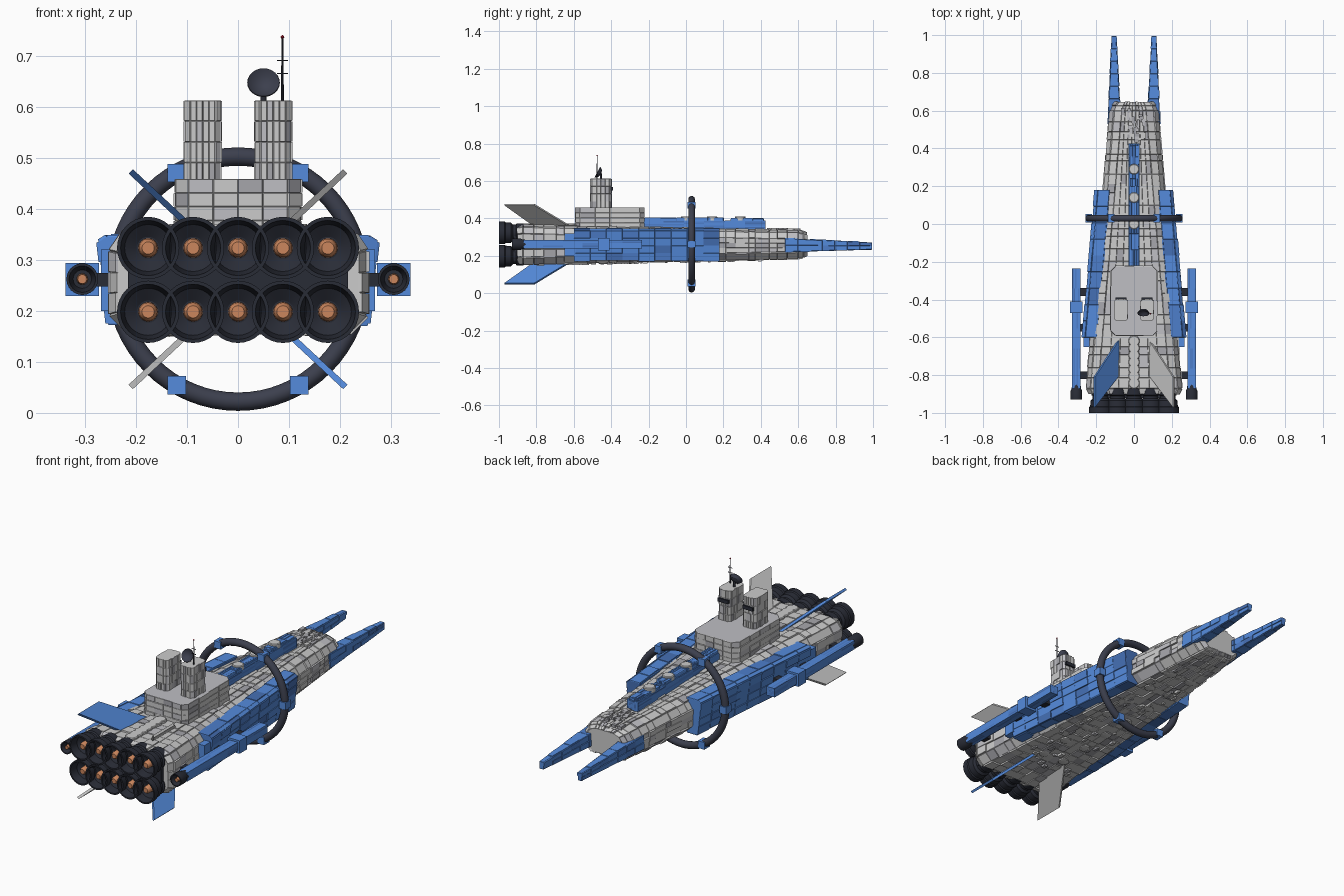
import bpy, bmesh, math, random
from mathutils import Vector, Matrix

if "Cube" in bpy.data.objects:
    bpy.data.objects.remove(bpy.data.objects["Cube"])

random.seed(7)

def mat(name, *c):
    m = bpy.data.materials.new(name)
    m.diffuse_color = (*c, 1)
    m.use_nodes = True
    m.node_tree.nodes["Principled BSDF"].inputs["Base Color"].default_value = m.diffuse_color
    return m

GREY = [mat("hull_grey", .62, .62, .65), mat("hull_grey_mid", .52, .52, .55), mat("hull_grey_deep", .38, .38, .41)]
BLUE = [mat("blue", .09, .26, .72), mat("blue_mid", .075, .21, .6), mat("blue_deep", .06, .16, .46)]
DARK = [mat("dark_metal", .022, .025, .037)]
RING = [mat("ring_metal", .045, .05, .075)]
COPPER = [mat("copper", .6, .24, .11)]
RED = [mat("red", .6, .02, .05)]

def finish(name, bm, mats, depth=0.0):
    """Fix normals, optionally raise random plates, make the object."""
    bmesh.ops.recalc_face_normals(bm, faces=bm.faces)
    if depth:
        groups = {0: [], 1: [], 2: []}
        for f in list(bm.faces):
            f.material_index = random.choices(range(len(mats)), [7, 2, 1][:len(mats)])[0]
            if min(e.calc_length() for e in f.edges) > .008 and len(f.verts) == 4:
                groups[random.randrange(3)].append(f)
        for k, fs in groups.items():
            if fs:
                bmesh.ops.inset_individual(bm, faces=fs, thickness=.0015, depth=depth * (k + .6) / 2.6)
    me = bpy.data.meshes.new(name)
    bm.to_mesh(me)
    bm.free()
    for m in mats:
        me.materials.append(m)
    ob = bpy.data.objects.new(name, me)
    bpy.context.collection.objects.link(ob)
    return ob

def split(pts, counts):
    """Subdivide the edges of a closed polygon."""
    out = []
    for i, p in enumerate(pts):
        q = pts[(i + 1) % len(pts)]
        out += [tuple(a + (b - a) * k / counts[i] for a, b in zip(p, q)) for k in range(counts[i])]
    return out

def loft(name, ys, fn, mats, depth=0.0):
    """Skin cross-sections fn(y) -> [(x, z)...] along y."""
    bm = bmesh.new()
    rings = [[bm.verts.new((x, y, z)) for x, z in fn(y)] for y in ys]
    n = len(rings[0])
    for a, b in zip(rings, rings[1:]):
        for i in range(n):
            bm.faces.new((a[i], a[(i + 1) % n], b[(i + 1) % n], b[i]))
    bm.faces.new(rings[0])
    bm.faces.new(rings[-1])
    return finish(name, bm, mats, depth)

def box(name, x, y, z, mats, cuts=0, depth=0.0, bevel=0.0, rot=0.0):
    """Box from (min, max) ranges, optionally divided into plates."""
    bm = bmesh.new()
    bmesh.ops.create_cube(bm, size=1)
    bmesh.ops.scale(bm, vec=(x[1] - x[0], y[1] - y[0], z[1] - z[0]), verts=bm.verts)
    if bevel:
        ed = [e for e in bm.edges if abs(e.verts[0].co.z - e.verts[1].co.z) > 1e-4]
        bmesh.ops.bevel(bm, geom=ed, offset=bevel, segments=1, affect='EDGES')
    if cuts:
        bmesh.ops.subdivide_edges(bm, edges=[e for e in bm.edges if e.calc_length() > .04], cuts=cuts, use_grid_fill=True)
    bmesh.ops.rotate(bm, matrix=Matrix.Rotation(rot, 3, 'Y'), verts=bm.verts)
    bmesh.ops.translate(bm, vec=[sum(r) / 2 for r in (x, y, z)], verts=bm.verts)
    return finish(name, bm, mats, depth)

def lathe(name, prof, loc, mats, axis='Y', n=24):
    """Revolve (radius, height) points about an axis through loc."""
    bm = bmesh.new()
    rings = []
    for r, h in prof:
        ring = []
        for i in range(n):
            c, s = r * math.cos(i * math.tau / n), r * math.sin(i * math.tau / n)
            ring.append(bm.verts.new(Vector(loc) + Vector((c, h, s) if axis == 'Y' else (c, s, h))))
        rings.append(ring)
    for a, b in zip(rings, rings[1:]):
        for i in range(n):
            bm.faces.new((a[i], a[(i + 1) % n], b[(i + 1) % n], b[i]))
    bm.faces.new(rings[0])
    bm.faces.new(rings[-1])
    ob = finish(name, bm, mats)
    bpy.context.view_layer.objects.active = ob
    bpy.ops.object.select_all(action='DESELECT')
    ob.select_set(True)
    bpy.ops.object.shade_smooth_by_angle(angle=math.radians(30))
    return ob

def steps(a, b, n):
    return [a + (b - a) * i / n for i in range(n + 1)]

# Main hull: tapered chamfered body
def lerp(y, a, b):
    t = (y + .87) / 1.47
    return a + (b - a) * t

def half_width(y):
    return lerp(y, .25, .124)

def hull(y):
    w, b, t = half_width(y), lerp(y, .158, .188), lerp(y, .362, .333)
    half = [(w - .035, b), (w, b + .035), (w, t - .045), (w - .022, t - .013), (w - .06, t)]
    pts = half + [(-x, z) for x, z in reversed(half)]
    k = .93 if y < -.89 else .8 if y > .63 else .93 if y > .615 else 1
    return split([(x * k, .26 + (z - .26) * k) for x, z in pts], [1, 3, 1, 1, 7, 1, 1, 3, 1, 8])

ys = [-.9, -.87] + [y + random.uniform(-.012, .012) for y in steps(-.81, .55, 24)] + [.6, .625, .645]
loft("hull", ys, hull, GREY, .008)

# Side armour plates, forked prow and engine pods on both sides
for s in (-1, 1):
    def armour(y):
        w = half_width(y)
        return split([(s * (w - .03), .175), (s * (w + .028), .175), (s * (w + .046), .335),
                      (s * (w + .03), .345), (s * (w - .03), .345)], [1, 4, 1, 1, 1])
    loft("side_armour", steps(-.6, .18, 9), armour, BLUE, .005)
    box("armour_tail", sorted((s * .235, s * .268)), (-.65, -.59), (.2, .32), BLUE)

    def prong(y):
        t = (y - .53) / .47
        xi, xo = .07 + .026 * t, .138 - .022 * t
        zb, zt = .222 + .013 * t, .292 - .022 * t
        return split([(s * xi, zb), (s * xo, zb), (s * xo, zt), (s * xi, zt)], [1, 2, 1, 2])
    loft("prow_prong", steps(.53, .995, 7), prong, BLUE, .004)

    px = s * .305
    box("pod_body", (px - .023, px + .023), (-.87, -.235), (.24, .284), BLUE, 5, .004)
    box("pod_collar", (px - .033, px + .033), (-.47, -.41), (.229, .294), BLUE)
    for y in (-.8, -.55, -.36):
        box("pod_strut", sorted((s * .2, s * .29)), (y - .02, y + .02), (.248, .274), DARK)
    lathe("pod_nozzle", [(.022, -.85), (.026, -.875), (.031, -.885), (.031, -.93), (.026, -.93), (.018, -.9)],
          (px, 0, .262), DARK)
    lathe("pod_core", [(.011, -.9), (.009, -.925)], (px, 0, .262), COPPER, n=16)

# Main engines: two rows of five
for z in (.198, .323):
    for i in range(-2, 3):
        loc = (i * .088, 0, z)
        lathe("main_nozzle", [(.05, -.87), (.05, -.905), (.043, -.91), (.043, -.925), (.054, -.935), (.056, -.965),
                              (.061, -.97), (.061, -1), (.054, -1), (.046, -.96), (.022, -.945)], loc, DARK, n=32)
        lathe("main_core", [(.019, -.945), (.018, -.975), (.012, -.985)], loc, COPPER)
box("engine_mount", (-.215, .215), (-.92, -.88), (.175, .345), DARK)

# Habitat ring with six clamps
bpy.ops.mesh.primitive_torus_add(major_segments=64, minor_segments=14, major_radius=.24, minor_radius=.018,
                                 location=(0, .03, .262), rotation=(math.pi / 2, 0, 0))
ring = bpy.context.object
ring.name = "habitat_ring"
ring.data.materials.append(RING[0])
bpy.ops.object.shade_smooth_by_angle(angle=math.radians(40))
for k in range(6):
    cx, cz = .24 * math.cos(k * math.pi / 3), .262 + .24 * math.sin(k * math.pi / 3)
    box("ring_clamp", (cx - .018, cx + .018), (.008, .052), (cz - .018, cz + .018), BLUE)

# Dorsal spine with round hatches
box("dorsal_spine", (-.03, .03), (-.23, .425), (.34, .385), BLUE, 5, .004)
box("dorsal_ridge", (-.024, .024), (-.22, .2), (.38, .402), BLUE, 4, .003)
box("dorsal_ridge_front", (-.022, .022), (.24, .415), (.38, .398), BLUE, 2, .003)
for y in (0, .14, .29):
    lathe("spine_hatch", [(.028, .38), (.028, .408), (.024, .411)], (0, y, 0), GREY, 'Z')
for i in range(7):
    lathe("aft_hatch", [(.03, .34), (.03, .37), (.026, .373)], (0, -.62 - i * .037, 0), GREY, 'Z')

# Superstructure and twin towers
box("bridge_base", (-.122, .122), (-.59, -.225), (.35, .458), GREY, 3, .004, .025)
for s in (-1, 1):
    x = s * .069
    box("bridge_tower", (x - .034, x + .034), (-.51, -.4), (.45, .612), GREY, 3, .004, .01)
    box("tower_window", (x - .028, x + .028), (-.41, -.39), (.55, .568), DARK)

# Sensor dish and antenna mast
lathe("dish_post", [(.006, .6), (.005, .64)], (.05, -.455, 0), DARK, 'Z', 12)
dish = lathe("sensor_dish", [(.006, .012), (.022, .006), (.032, -.008), (.031, -.01), (.02, .001), (.004, .006)],
             (0, 0, 0), RING)
dish.location, dish.rotation_euler = (.05, -.465, .643), (-.5, 0, 0)
lathe("antenna_mast", [(.003, .6), (.0018, .735)], (.087, -.475, 0), DARK, 'Z', 8)
lathe("antenna_tip", [(.001, .732), (.004, .736), (.001, .74)], (.087, -.475, 0), RED, 'Z', 8)
for z in (.665, .69):
    box("antenna_bar", (.076, .098), (-.4765, -.4735), (z - .001, z + .001), DARK)

# Four stabiliser fins in an X
for sx in (-1, 1):
    for sz in (-1, 1):
        bm = bmesh.new()
        n = Vector((sx, 0, -sz)).normalized() * .006
        prof = [(.08, -.8), (.08, -.61), (.21, -.81), (.21, -.97)]
        co = [Vector((sx * x, y, .262 + sz * (.09 + (x - .08) * .93))) for x, y in prof]
        a, b = ([bm.verts.new(c + k * n) for c in co] for k in (-1, 1))
        bm.faces.new(a)
        bm.faces.new(b)
        for i in range(4):
            bm.faces.new((a[i], a[i - 1], b[i - 1], b[i]))
        finish("stabiliser_fin", bm, BLUE if sx * sz < 0 else GREY)

# Belly vents and small surface details
for i, y in enumerate(steps(-.6, .35, 6)):
    zb = lerp(y, .158, .188)
    for s in (-1, 1):
        lathe("belly_vent", [(.026, zb + .01), (.026, zb - .008), (.02, zb - .01)], (s * .06, y, 0), GREY, 'Z', 16)
for i in range(70):
    nose = i < 30
    y = random.uniform(.44, .6) if nose else random.uniform(-.8, .4)
    x = random.uniform(-.06, .06) if nose else random.uniform(-1, 1) * (half_width(y) - .06)
    top = nose
    z = lerp(y, .362, .333) + .004 if top else lerp(y, .158, .188) - .004
    a, b = random.uniform(.004, .012), random.uniform(.005, .02)
    box("surface_detail", (x - a, x + a), (y - b, y + b), (z - .009, z + .009), [random.choice(GREY)])
